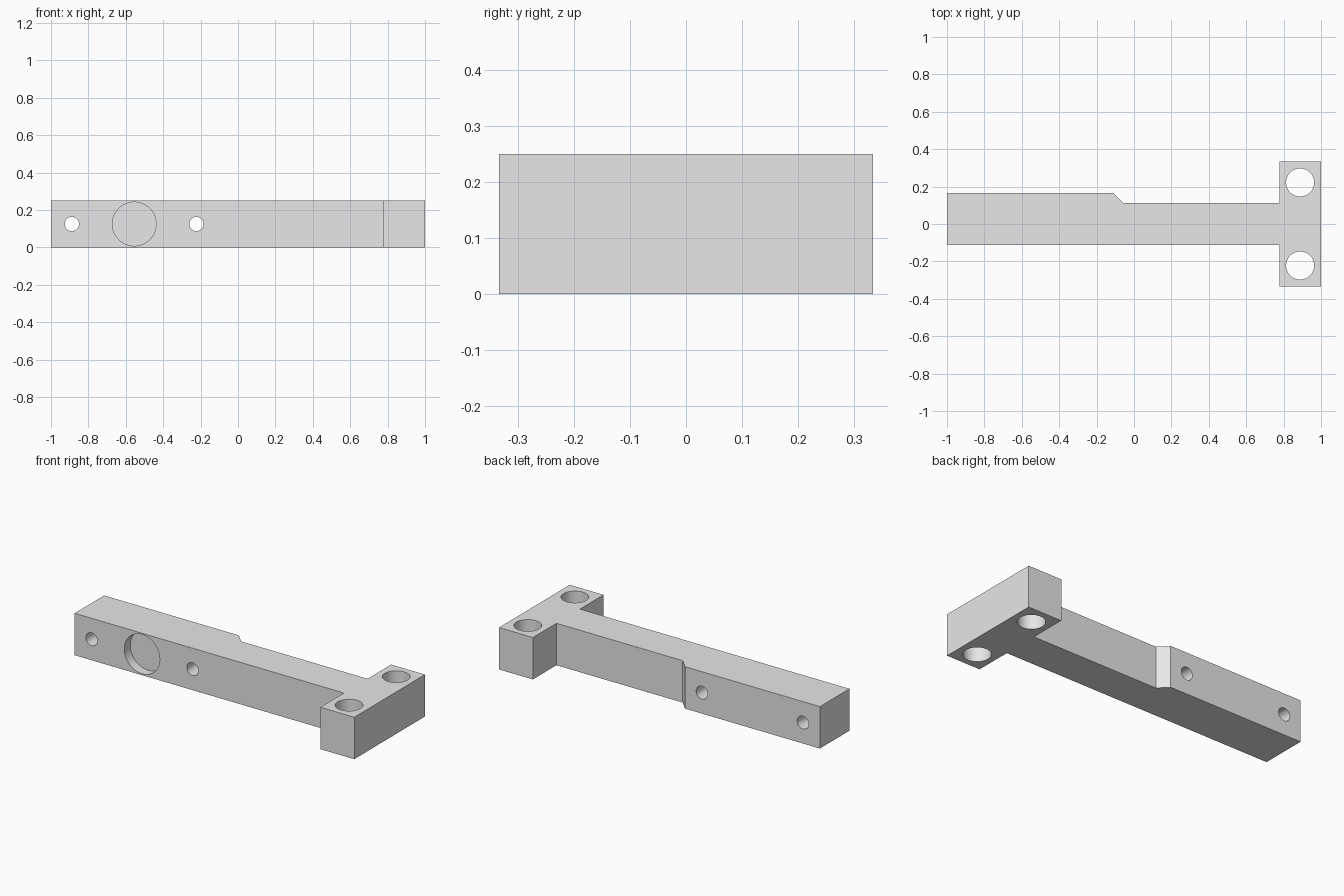
import bpy
import bmesh
import math

cube = bpy.data.objects.get("Cube")
if cube:
    bpy.data.objects.remove(cube, do_unlink=True)

HEIGHT = 0.25
MID = HEIGHT / 2

grey = bpy.data.materials.new("light grey")
grey.use_nodes = True
grey.diffuse_color = (0.8, 0.8, 0.8, 1)
grey.node_tree.nodes["Principled BSDF"].inputs["Base Color"].default_value = grey.diffuse_color


def extruded(name, outline, height):
    """Solid made by raising a flat outline from the ground."""
    bm = bmesh.new()
    face = bm.faces.new([bm.verts.new((x, y, 0)) for x, y in outline])
    raised = bmesh.ops.extrude_face_region(bm, geom=[face])["geom"]
    bmesh.ops.translate(bm, vec=(0, 0, height),
                        verts=[v for v in raised if isinstance(v, bmesh.types.BMVert)])
    bmesh.ops.recalc_face_normals(bm, faces=bm.faces)
    mesh = bpy.data.meshes.new(name)
    bm.to_mesh(mesh)
    bm.free()
    mesh.materials.append(grey)
    obj = bpy.data.objects.new(name, mesh)
    bpy.context.collection.objects.link(obj)
    return obj


def drill(target, centre, radius, length, along_y=False):
    """Cut a round hole along z, or along y."""
    bpy.ops.mesh.primitive_cylinder_add(
        vertices=64, radius=radius, depth=length, location=centre,
        rotation=(math.pi / 2 if along_y else 0, 0, 0))
    cutter = bpy.context.object
    cutter.name = "hole_cutter"
    cutter.hide_render = True
    cutter.data.materials.append(grey)
    cut = target.modifiers.new("hole", 'BOOLEAN')
    cut.operation = 'DIFFERENCE'
    cut.solver = 'EXACT'
    cut.object = cutter
    bpy.context.view_layer.objects.active = target
    bpy.ops.object.modifier_apply(modifier=cut.name)
    bpy.data.objects.remove(cutter, do_unlink=True)


# T-shaped body: stepped arm with a crosswise mounting head
arm, head, step = 0.111, 0.333, 0.167
neck = 0.777
bracket = extruded("mounting_bracket", [
    (-1, -arm), (neck, -arm), (neck, -head), (1, -head),
    (1, head), (neck, head), (neck, arm),
    (-0.056, arm), (-0.111, step), (-1, step)], HEIGHT)

# Vertical bolt holes in the head
for side in (-1, 1):
    drill(bracket, (0.888, side * 0.222, MID), 0.075, 1)

# Cross holes through the arm
for x in (-0.888, -0.222):
    drill(bracket, (x, 0, MID), 0.038, 1, along_y=True)

# Shallow round pocket in the front of the arm
pocket_depth = 0.056
drill(bracket, (-0.555, -arm, MID), 0.117, 2 * pocket_depth, along_y=True)

# Smooth hole walls, sharp edges elsewhere
bpy.ops.object.select_all(action='DESELECT')
bracket.select_set(True)
bpy.context.view_layer.objects.active = bracket
bpy.ops.object.shade_smooth_by_angle(angle=math.radians(30))
